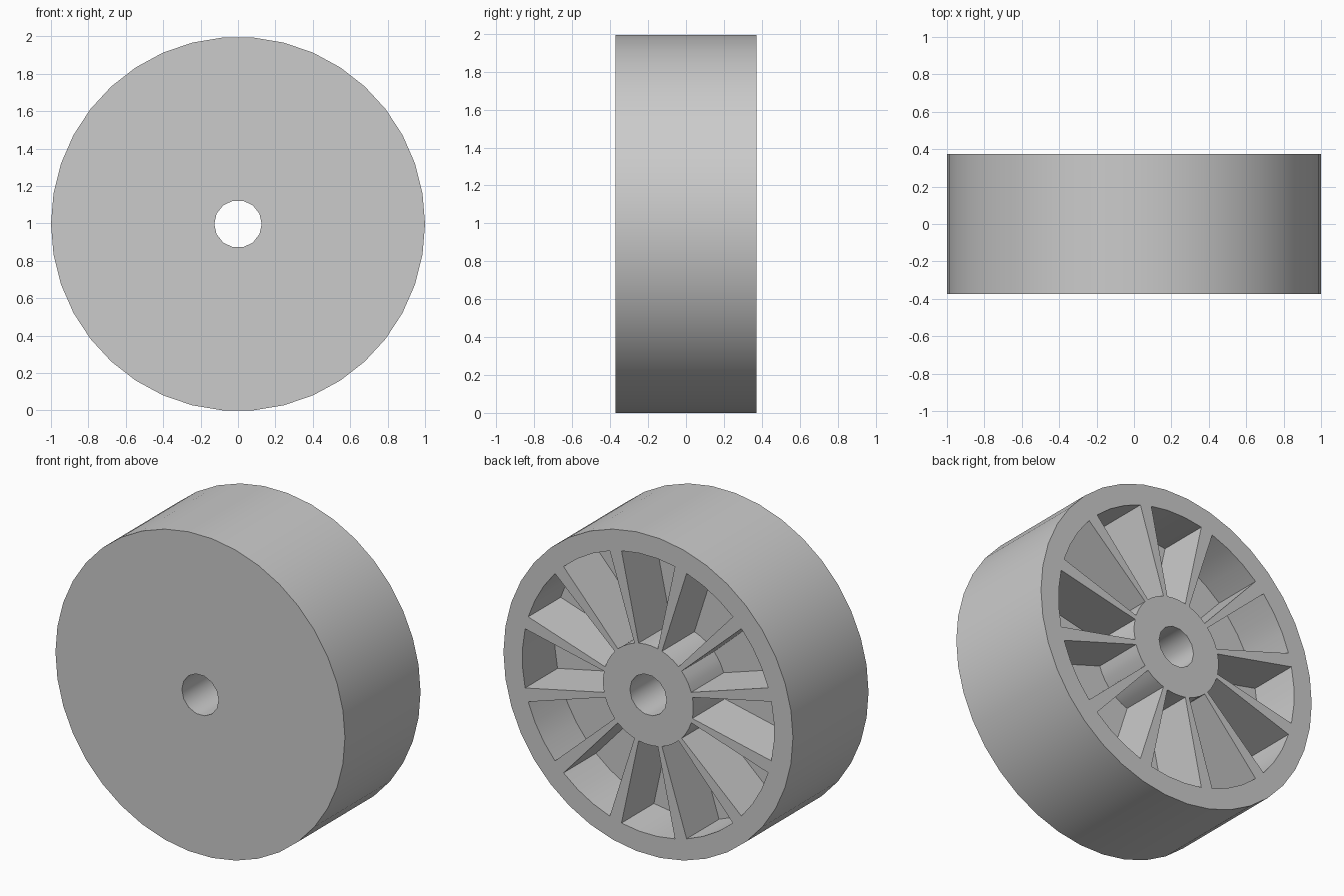
import bpy
import bmesh
from math import cos, sin, radians, pi

cube = bpy.data.objects.get("Cube")
if cube:
    bpy.data.objects.remove(cube)

RADIUS, HALF_WIDTH = 1.0, 0.373
RIM_INNER, HUB_OUTER, BORE = 0.87, 0.312, 0.127
SPOKES, SPOKE_ANGLE, POCKET_DEPTH = 12, radians(5.5), 0.32
CENTRE_Z = RADIUS * cos(pi / 38)


def arc(radius, start, end, steps):
    """Points along an arc in the x-z plane."""
    angles = [start + (end - start) * i / steps for i in range(steps + 1)]
    return [(radius * cos(a), radius * sin(a)) for a in angles]


def add_prism(bm, outline, y0, y1):
    """Closed prism along y from an outline in the x-z plane."""
    face = bm.faces.new([bm.verts.new((x, y0, z + CENTRE_Z)) for x, z in outline])
    new = bmesh.ops.extrude_face_region(bm, geom=[face])["geom"]
    for v in new:
        if isinstance(v, bmesh.types.BMVert):
            v.co.y = y1


def make_object(name, bm):
    bmesh.ops.recalc_face_normals(bm, faces=bm.faces)
    mesh = bpy.data.meshes.new(name)
    bm.to_mesh(mesh)
    bm.free()
    obj = bpy.data.objects.new(name, mesh)
    bpy.context.collection.objects.link(obj)
    return obj


# Grey material
grey = bpy.data.materials.new("light_grey")
grey.use_nodes = True
colour = (0.6, 0.6, 0.6, 1)
grey.diffuse_color = colour
grey.node_tree.nodes["Principled BSDF"].inputs["Base Color"].default_value = colour

# Solid wheel drum
bm = bmesh.new()
add_prism(bm, arc(RADIUS, 0, 2 * pi, 38)[:-1], -HALF_WIDTH, HALF_WIDTH)
wheel = make_object("wheel", bm)
wheel.data.materials.append(grey)

# Cutter: axle bore and the pockets between the spokes on the back
bm = bmesh.new()
add_prism(bm, arc(BORE, 0, 2 * pi, 14)[:-1], -1, 1)
half = pi / SPOKES - SPOKE_ANGLE / 2
for i in range(SPOKES):
    mid = 2 * pi * i / SPOKES
    outline = arc(RIM_INNER, mid - half, mid + half, 3) + arc(HUB_OUTER, mid + half, mid - half, 3)
    add_prism(bm, outline, HALF_WIDTH - POCKET_DEPTH, 1)
cutter = make_object("pocket_cutter", bm)
cutter.data.materials.append(grey)
cutter.hide_render = True

# Cut the wheel and drop the cutter
cut = wheel.modifiers.new("pockets", "BOOLEAN")
cut.operation = "DIFFERENCE"
cut.solver = "EXACT"
cut.object = cutter
bpy.ops.object.select_all(action="DESELECT")
bpy.context.view_layer.objects.active = wheel
wheel.select_set(True)
bpy.ops.object.modifier_apply(modifier=cut.name)
bpy.data.objects.remove(cutter)

# Smooth round walls, crisp corners
bpy.ops.object.shade_smooth_by_angle(angle=radians(30))
